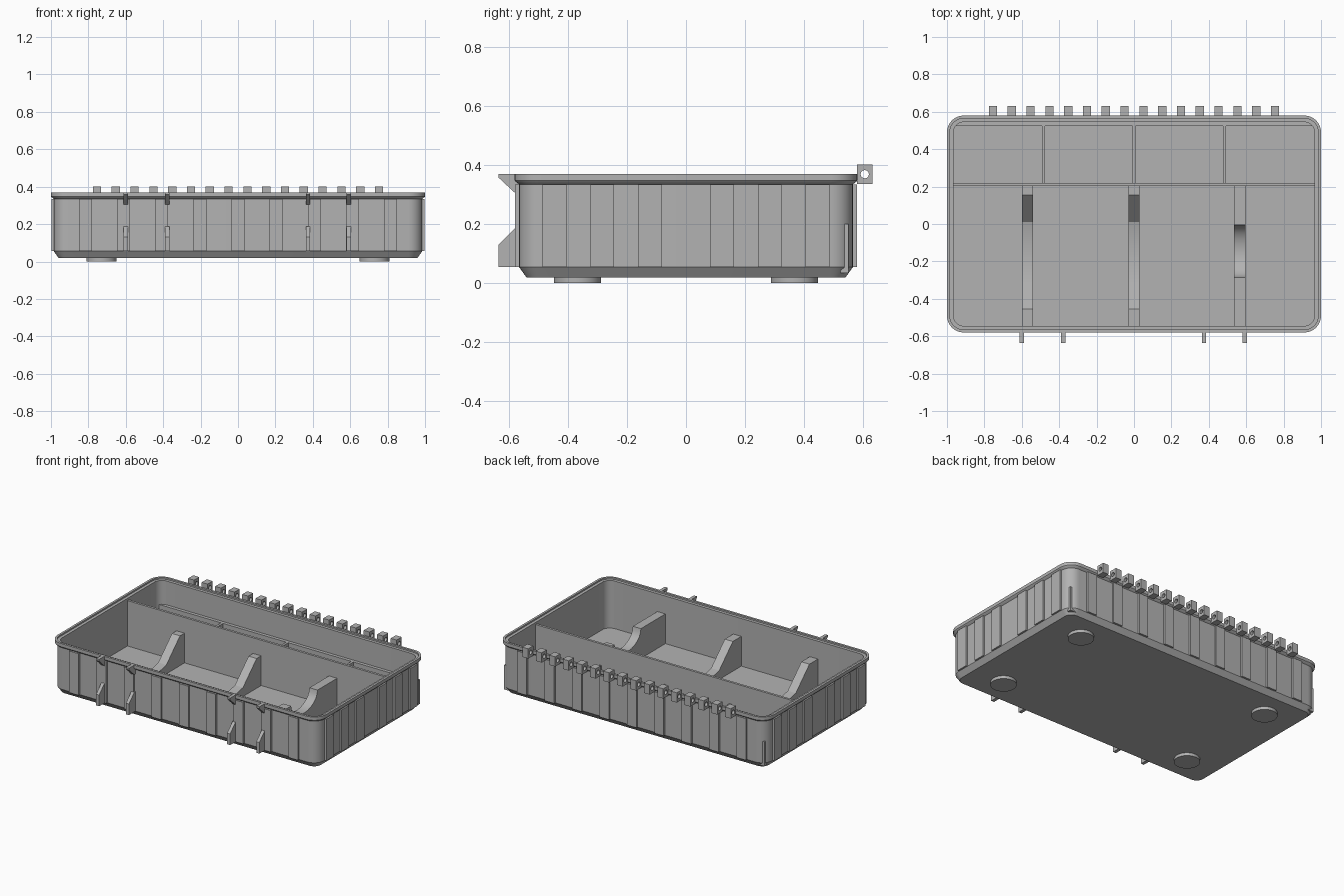
import bpy
import bmesh
from math import cos, sin, pi

cube = bpy.data.objects.get("Cube")
if cube:
    bpy.data.objects.remove(cube, do_unlink=True)

# Single plastic colour
grey = bpy.data.materials.new("grey_plastic")
grey.use_nodes = True
colour = (0.45, 0.45, 0.45, 1)
grey.diffuse_color = colour
grey.node_tree.nodes["Principled BSDF"].inputs["Base Color"].default_value = colour


def finish(name, bm, smooth=False):
    bmesh.ops.recalc_face_normals(bm, faces=bm.faces)
    mesh = bpy.data.meshes.new(name)
    bm.to_mesh(mesh)
    bm.free()
    mesh.materials.append(grey)
    ob = bpy.data.objects.new(name, mesh)
    bpy.context.collection.objects.link(ob)
    if smooth:
        bpy.ops.object.select_all(action="DESELECT")
        ob.select_set(True)
        bpy.context.view_layer.objects.active = ob
        bpy.ops.object.shade_smooth_by_angle(angle=0.5)
    return ob


def loft(bm, rings, closed=False):
    """Skin a list of equal point rings; cap both ends unless closed."""
    rows = [[bm.verts.new(p) for p in ring] for ring in rings]
    n = len(rows[0])
    pairs = list(zip(rows, rows[1:]))
    if closed:
        pairs.append((rows[-1], rows[0]))
    else:
        bm.faces.new(rows[0])
        bm.faces.new(rows[-1])
    for a, b in pairs:
        for i in range(n):
            j = (i + 1) % n
            bm.faces.new((a[i], a[j], b[j], b[i]))


def box(bm, x0, x1, y0, y1, z0, z1):
    loft(bm, [[(x0, y0, z), (x1, y0, z), (x1, y1, z), (x0, y1, z)] for z in (z0, z1)])


def extrude_x(bm, profile, x, width):
    """Extrude a (y, z) profile along x, centred on x."""
    loft(bm, [[(x + s * width / 2, y, z) for y, z in profile] for s in (-1, 1)])


def rounded_ring(inset, z, steps=8):
    """Rounded rectangle, inset from the outer edge of the rim."""
    hx, hy, r = 1 - inset, 0.58 - inset, 0.09 - inset
    ring = []
    for q, (sx, sy) in enumerate(((1, 1), (-1, 1), (-1, -1), (1, -1))):
        for i in range(steps + 1):
            a = (q + i / steps) * pi / 2
            ring.append((sx * (hx - r) + r * cos(a), sy * (hy - r) + r * sin(a), z))
    return ring


# Tray shell: chamfered base, outer wall, stepped rim, inner wall and floor
bm = bmesh.new()
shell = [(0.04, 0.02), (0.015, 0.055), (0.015, 0.335), (0.004, 0.343), (0, 0.348),
         (0, 0.37), (0.015, 0.37), (0.015, 0.36), (0.035, 0.36), (0.035, 0.04)]
loft(bm, [rounded_ring(inset, z) for inset, z in shell])
finish("tray_shell", bm, True)

# Raised wall ribs
bm = bmesh.new()
for side in (-1, 1):
    for i in range(-4, 5):
        x = i * 0.204
        box(bm, x - 0.035, x + 0.035, *sorted((side * 0.55, side * 0.578)), 0.055, 0.335)
    for y in (-0.445, -0.283, -0.122, 0.122, 0.283, 0.445):
        box(bm, *sorted((side * 0.97, side * 0.997)), y - 0.04, y + 0.04, 0.055, 0.335)
finish("wall_ribs", bm)

# Inner partition, rear ledge and low rear dividers
bm = bmesh.new()
box(bm, -0.968, 0.968, 0.203, 0.219, 0.035, 0.345)
finish("long_partition", bm)
bm = bmesh.new()
box(bm, -0.968, 0.968, 0.523, 0.55, 0.035, 0.2)
for x in (-0.485, 0, 0.485):
    box(bm, x - 0.008, x + 0.008, 0.21, 0.53, 0.035, 0.2)
finish("rear_dividers", bm)


# Cradles with scooped tops between the front wall and the partition
def cradle(name, x, scoop):
    bm = bmesh.new()
    extrude_x(bm, [(0.21, 0.035), (0.21, 0.24)] + scoop + [(-0.55, 0.24), (-0.55, 0.035)], x, 0.06)
    finish(name, bm, True)


wide = [(0.155, 0.24), (0.01, 0.1), (-0.15, 0.065), (-0.31, 0.1), (-0.455, 0.24)]
narrow = [(-0.145 + 0.14 * cos(t * pi / 12), 0.24 - 0.1 * sin(t * pi / 12)) for t in range(13)]
cradle("right_cradle", -0.57, wide)
cradle("middle_cradle", 0, wide)
cradle("left_cradle", 0.565, narrow)

# Front latch hooks: upper wedge and lower catch
upper = [(-0.57, 0.37), (-0.635, 0.37), (-0.635, 0.358), (-0.578, 0.305), (-0.56, 0.305)]
lower = [(-0.56, 0.055), (-0.635, 0.055), (-0.635, 0.13), (-0.578, 0.187), (-0.56, 0.187)]
for name, profile in (("upper_latch_hooks", upper), ("lower_latch_catches", lower)):
    bm = bmesh.new()
    for x in (-0.6, -0.378, 0.375, 0.592):
        extrude_x(bm, profile, x, 0.022)
    finish(name, bm)

# Rear hinge knuckles, each a square block with a round pin hole
bm = bmesh.new()
angles = [i * pi / 8 for i in range(16)]
square = [(c / max(abs(c), abs(s)), s / max(abs(c), abs(s)))
          for c, s in ((cos(a), sin(a)) for a in angles)]
for i in range(16):
    x = (i - 7.5) * 0.1005
    rings = []
    for side, hole in ((-1, False), (1, False), (1, True), (-1, True)):
        px = x + side * 0.022
        if hole:
            rings.append([(px, 0.605 + 0.014 * cos(a), 0.369 + 0.014 * sin(a)) for a in angles])
        else:
            rings.append([(px, 0.605 + 0.027 * u, 0.369 + 0.033 * v) for u, v in square])
    loft(bm, rings, closed=True)
finish("hinge_knuckles", bm, True)

# Round feet
bm = bmesh.new()
for sx in (-1, 1):
    for sy in (-1, 1):
        loft(bm, [[(sx * 0.73 + 0.08 * cos(i * pi / 16), sy * 0.367 + 0.08 * sin(i * pi / 16), z)
                   for i in range(32)] for z in (0, 0.03)])
finish("feet", bm, True)
